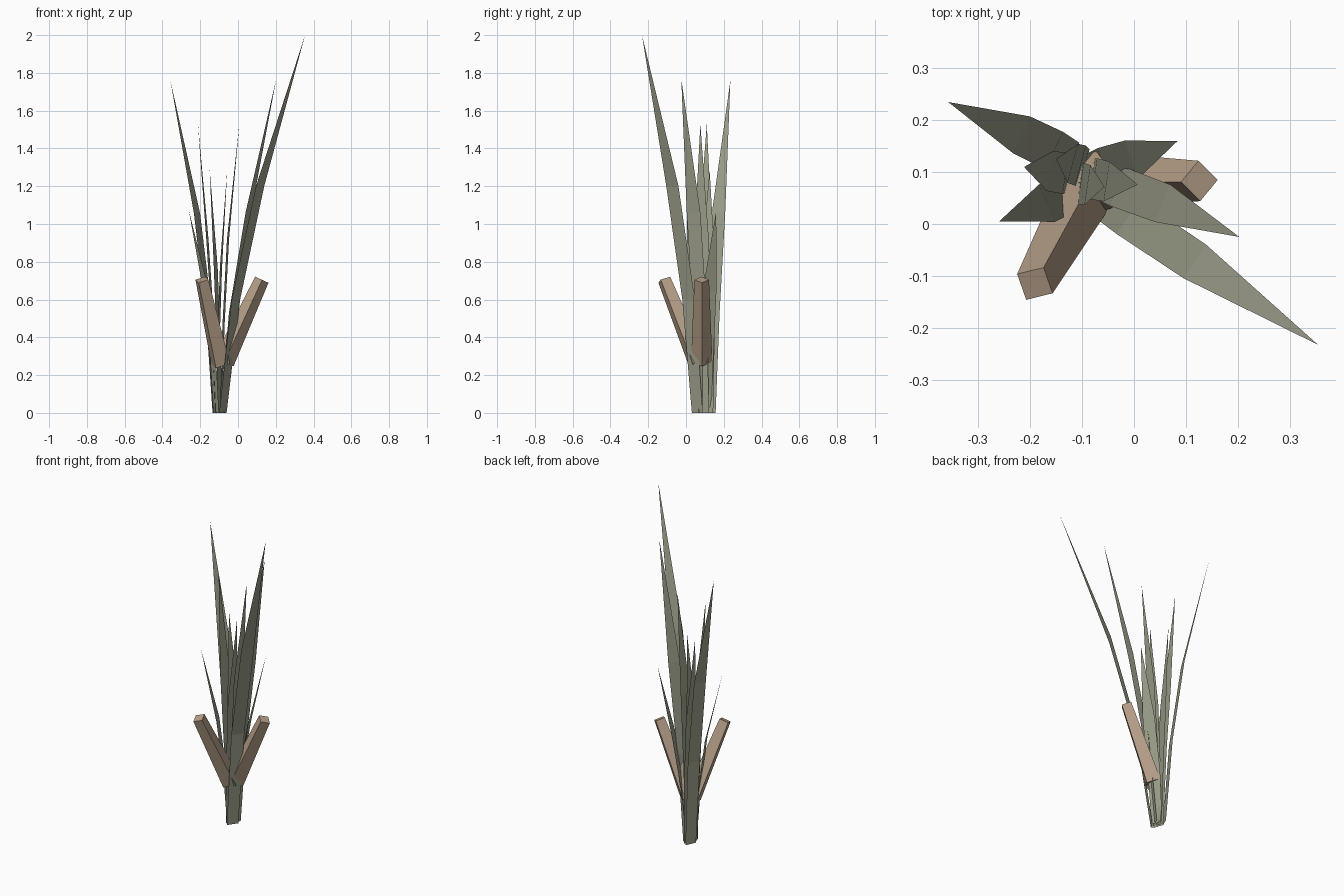
import bpy
from mathutils import Vector

if "Cube" in bpy.data.objects:
    bpy.data.objects.remove(bpy.data.objects["Cube"])


def material(name, color):
    m = bpy.data.materials.new(name)
    m.diffuse_color = (*color, 1)
    m.use_nodes = True
    m.node_tree.nodes["Principled BSDF"].inputs["Base Color"].default_value = m.diffuse_color
    return m


def make_object(name, verts, faces, mat):
    mesh = bpy.data.meshes.new(name)
    mesh.from_pydata(verts, [], faces)
    mesh.materials.append(mat)
    ob = bpy.data.objects.new(name, mesh)
    bpy.context.collection.objects.link(ob)
    return ob


leaf_mat = material("leaf_green", (0.34, 0.35, 0.26))
wood_mat = material("stem_brown", (0.47, 0.35, 0.25))


def blade(name, base, mid, tip, height):
    """Flat leaf that leans outward, bends at 60% height and ends in a point."""
    base, mid, tip = Vector(base), Vector(mid), Vector(tip)
    lean = (tip - base).normalized()
    side = Vector((-lean.y, lean.x))
    low = base.lerp(mid, 0.35)
    verts = []
    for c, t, w in ((base, 0, 0.07), (low, 0.3, 0.08), (mid, 0.6, 0.078)):
        for s in (-1, 1):
            p = c + side * (s * w / 2)
            verts.append((p.x, p.y, t * height))
    verts.append((tip.x, tip.y, height))
    make_object(name, verts, [(0, 1, 3, 2), (2, 3, 5, 4), (4, 5, 6)], leaf_mat)


def stem(name, bottom, top, side, w0, w1):
    """Square tapered stem between two points."""
    bottom, top, u = Vector(bottom), Vector(top), Vector(side)
    axis = (top - bottom).normalized()
    u = (u - axis * u.dot(axis)).normalized()
    v = axis.cross(u)
    verts = [c + (u * a + v * b) * w / 2
             for c, w in ((bottom, w0), (top, w1))
             for a, b in ((-1, -1), (1, -1), (1, 1), (-1, 1))]
    faces = [(3, 2, 1, 0), (4, 5, 6, 7)]
    faces += [(i, (i + 1) % 4, (i + 1) % 4 + 4, i + 4) for i in range(4)]
    make_object(name, verts, faces, wood_mat)


# Leaves: base, bend and tip in plan, then height
leaves = [
    ((-0.080, 0.060), (0.117, -0.072), (0.355, -0.233), 2.00),
    ((-0.080, 0.090), (0.055, 0.040), (0.203, -0.025), 1.77),
    ((-0.120, 0.125), (-0.217, 0.172), (-0.358, 0.235), 1.76),
    ((-0.115, 0.095), (-0.162, 0.102), (-0.212, 0.110), 1.53),
    ((-0.090, 0.090), (-0.053, 0.082), (0.007, 0.076), 1.53),
    ((-0.095, 0.110), (-0.118, 0.117), (-0.150, 0.125), 1.29),
    ((-0.110, 0.080), (-0.090, 0.075), (-0.057, 0.072), 1.29),
    ((-0.115, 0.068), (-0.168, 0.040), (-0.260, 0.005), 1.07),
    ((-0.085, 0.100), (-0.005, 0.124), (0.084, 0.160), 1.07),
]
for i, spec in enumerate(leaves, 1):
    blade(f"leaf_{i}", *spec)

# Woody stems
stem("stem_left", (-0.092, 0.065, 0.26), (-0.191, -0.115, 0.705), (1, 0.35, 0), 0.08, 0.055)
stem("stem_right", (-0.075, 0.083, 0.27), (0.126, 0.083, 0.705), (0.7, 0.7, 0), 0.08, 0.055)
